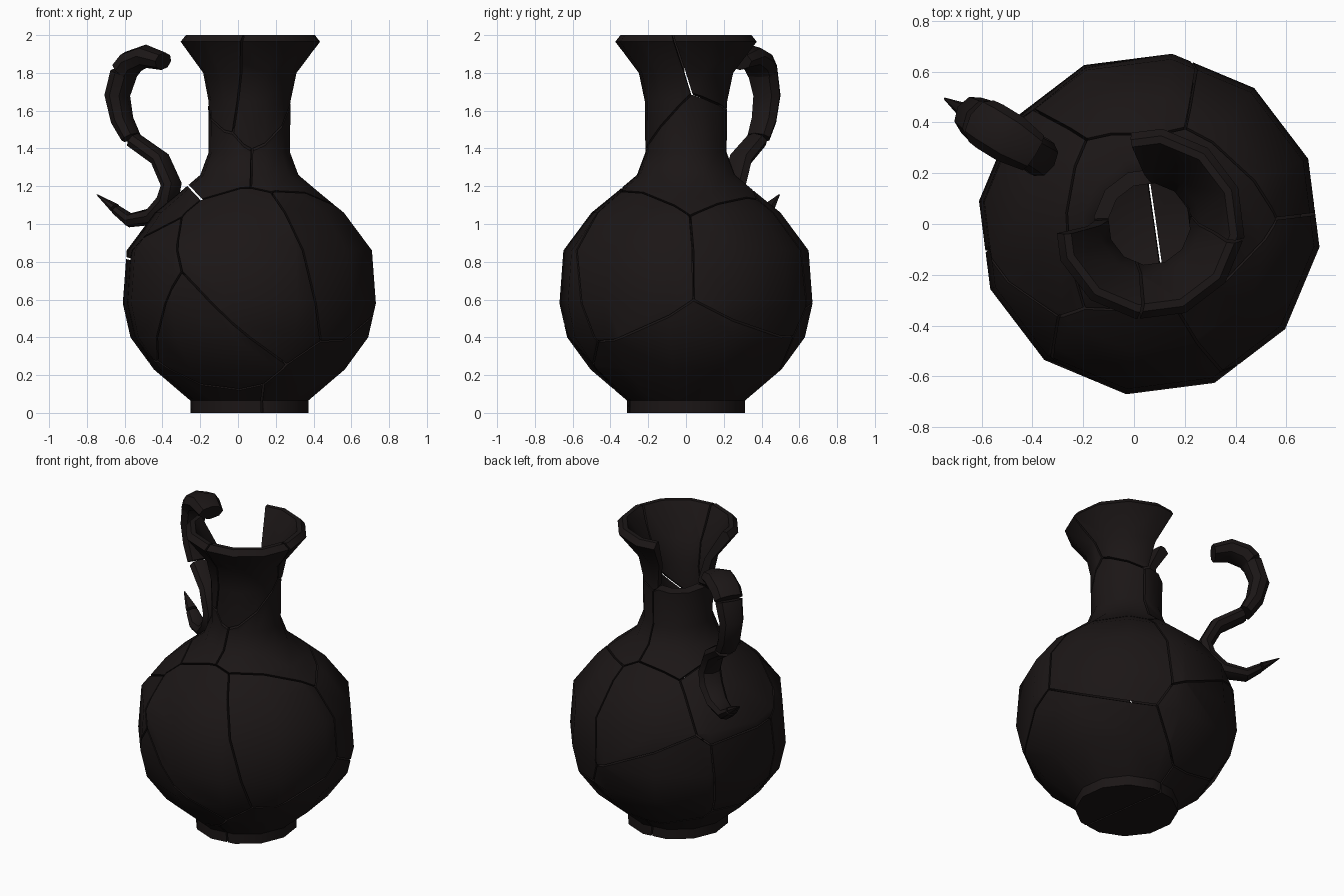
import bpy, bmesh
from math import sin, cos, pi, radians
from mathutils import Vector

if "Cube" in bpy.data.objects:
    bpy.data.objects.remove(bpy.data.objects["Cube"])

SIDES, CX, GAP = 12, 0.06, 0.005

mat = bpy.data.materials.new("black_clay")
mat.diffuse_color = (0.011, 0.008, 0.008, 1)
mat.use_nodes = True
mat.node_tree.nodes["Principled BSDF"].inputs["Base Color"].default_value = mat.diffuse_color


def finish(bm, name):
    bmesh.ops.recalc_face_normals(bm, faces=bm.faces[:])
    me = bpy.data.meshes.new(name)
    bm.to_mesh(me)
    bm.free()
    me.materials.append(mat)
    me.shade_smooth()
    me.set_sharp_from_angle(angle=radians(40))
    ob = bpy.data.objects.new(name, me)
    bpy.context.collection.objects.link(ob)
    return ob


def skin(bm, rings):
    n = len(rings[0])
    for a, b in zip(rings, rings[1:]):
        for i in range(n):
            j = (i + 1) % n
            bm.faces.new((a[i], a[j], b[j], b[i]))


# Hollow jug profile (radius, height): outside going up, then inside going down
PROFILE = [(0, 0), (.315, 0), (.315, .065), (.51, .23), (.635, .40), (.676, .58),
           (.655, .86), (.505, 1.06), (.375, 1.165), (.262, 1.26), (.217, 1.38),
           (.22, 1.65), (.252, 1.8), (.378, 1.965), (.35, 2.0),
           (.32, 2.0), (.2, 1.8), (.162, 1.65), (.162, 1.38), (.2, 1.28), (.33, 1.12),
           (.45, 1.03), (.597, .84), (.618, .58), (.58, .42), (.465, .27), (.27, .1), (0, .07)]
shell = bmesh.new()
rings = []
for r, z in PROFILE:
    angles = [radians(-7.7) + 2 * pi * i / SIDES for i in range(SIDES)]
    rings.append([shell.verts.new((CX + r * cos(a), r * sin(a), z)) for a in angles])
skin(shell, rings)
bmesh.ops.remove_doubles(shell, verts=shell.verts[:], dist=1e-5)
bmesh.ops.recalc_face_normals(shell, faces=shell.faces[:])

# One seed point per shard; the missing shard leaves the hole in the rim
SEEDS = {
    "belly_right_front": (.6, -.4, .9), "belly_right_back": (.5, .44, .9),
    "base_right": (.32, .05, .22), "base_left": (-.17, -.02, .2),
    "neck_low_right": (.28, .1, 1.38), "neck_low_left": (-.1, .12, 1.38),
    "rim_front": (.16, -.26, 1.75), "rim_left": (-.13, -.2, 1.8),
    "rim_back": (.19, .25, 1.9), "missing": (-.15, .19, 1.85),
    "belly_front": (.05, -.6, .75), "belly_left_front": (-.52, -.33, .58),
    "small_shard_front": (-.27, -.5, .4), "shoulder_left": (-.45, .12, 1.05),
    "belly_back": (-.05, .6, .95), "belly_back_low": (-.25, .55, .5),
    "belly_left": (-.6, .12, .55),
}


# Cut a shard: keep the part of the shell nearest to its seed
def shard(name):
    bm = shell.copy()
    seed = Vector(SEEDS[name])
    for other, p in SEEDS.items():
        if other == name or not bm.verts:
            continue
        n = (Vector(p) - seed).normalized()
        co = (Vector(p) + seed) / 2 - n * GAP
        bmesh.ops.bisect_plane(bm, geom=bm.verts[:] + bm.edges[:] + bm.faces[:], dist=1e-6,
                               plane_co=co, plane_no=n, clear_outer=True)
        rim = [e for e in bm.edges if e.is_boundary
               and all(abs((v.co - co).dot(n)) < 1e-4 for v in e.verts)]
        if rim:
            bmesh.ops.triangle_fill(bm, edges=rim, use_beauty=True, normal=n)
    if bm.faces:
        finish(bm, name)
    else:
        bm.free()


for name in SEEDS:
    if name != "missing":
        shard(name)
shell.free()

# Broken handle: (outward distance, height, half thickness, half width) per point
DIRECTION = radians(148.5)
OUT = Vector((cos(DIRECTION), sin(DIRECTION), 0))
ACROSS = Vector((-sin(DIRECTION), cos(DIRECTION), 0))
UP = Vector((0, 0, 1))


def handle_piece(name, points, sides=8):
    bm = bmesh.new()
    flat = [Vector(p[:2]) for p in points]
    rings = []
    for k, (r, z, t, w) in enumerate(points):
        d = (flat[min(k + 1, len(flat) - 1)] - flat[max(k - 1, 0)]).normalized()
        normal = OUT * d.y - UP * d.x
        centre = Vector((CX, 0, z)) + OUT * r
        rings.append([bm.verts.new(centre + normal * t * cos(a) + ACROSS * w * sin(a))
                      for a in (2 * pi * i / sides for i in range(sides))])
    skin(bm, rings)
    bm.faces.new(rings[0])
    bm.faces.new(rings[-1])
    finish(bm, name)


handle_piece("handle_top", [(.535, 1.862, .048, .08), (.64, 1.888, .062, .1),
                            (.735, 1.855, .066, .1), (.775, 1.81, .066, .095)])
handle_piece("handle_upper", [(.779, 1.80, .066, .09), (.82, 1.68, .064, .08),
                              (.79, 1.55, .055, .075), (.735, 1.458, .046, .07)])
handle_piece("handle_lower", [(.715, 1.442, .045, .065), (.555, 1.345, .047, .07),
                              (.485, 1.21, .047, .075), (.51, 1.12, .052, .078),
                              (.6, 1.04, .047, .07), (.74, 1.02, .038, .055),
                              (.825, 1.075, .027, .04)])
handle_piece("handle_tip", [(.835, 1.085, .026, .038), (.945, 1.155, .003, .004)])
